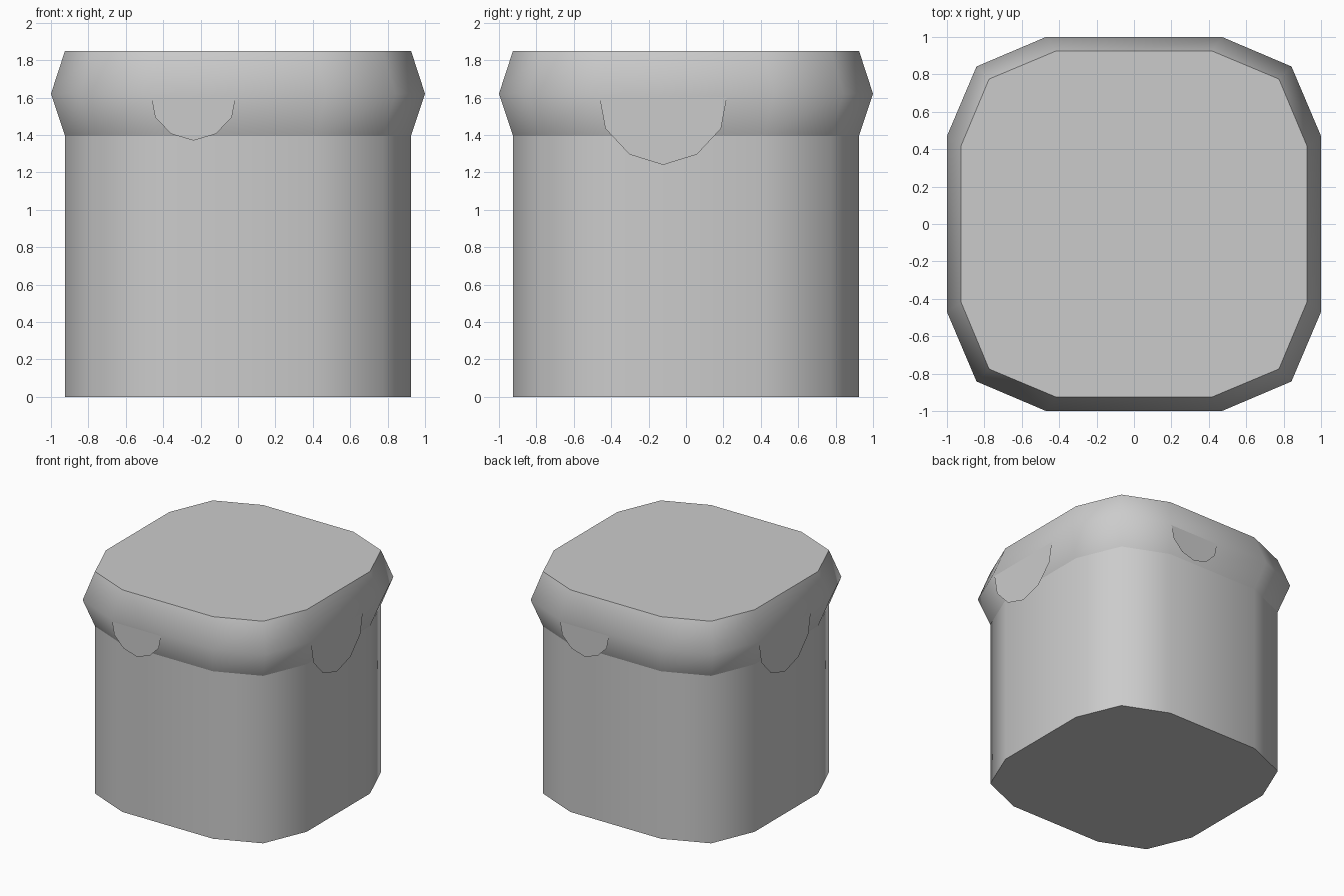
import bpy, math
from mathutils import Matrix, Vector

if "Cube" in bpy.data.objects:
    bpy.data.objects.remove(bpy.data.objects["Cube"])

BODY = [(0.925, 0.417), (0.775, 0.775), (0.417, 0.925)]
RIM = [(1.0, 0.47), (0.842, 0.842), (0.47, 1.0)]


def outline(corner):
    """Repeat one rounded corner four times around z."""
    pts = []
    for k in range(4):
        turn = Matrix.Rotation(k * math.pi / 2, 2)
        pts += [turn @ Vector(p) for p in corner]
    return pts


def add_mesh(name, verts, faces):
    mesh = bpy.data.meshes.new(name)
    mesh.from_pydata(verts, [], faces)
    obj = bpy.data.objects.new(name, mesh)
    bpy.context.collection.objects.link(obj)
    return obj


def loft(name, rings, bottom, top):
    """Skin a stack of (corner, z) outlines, optionally capped."""
    verts = [(p.x, p.y, z) for corner, z in rings for p in outline(corner)]
    n = 12
    faces = [(r * n + i, r * n + (i + 1) % n, (r + 1) * n + (i + 1) % n, (r + 1) * n + i)
             for r in range(len(rings) - 1) for i in range(n)]
    if bottom:
        faces.append(tuple(reversed(range(n))))
    if top:
        faces.append(tuple(range(len(verts) - n, len(verts))))
    obj = add_mesh(name, verts, faces)
    bpy.ops.object.select_all(action='DESELECT')
    obj.select_set(True)
    bpy.context.view_layer.objects.active = obj
    bpy.ops.object.shade_smooth_by_angle(angle=math.radians(50))


def drip(name, centre, half, depth, turn):
    """Flat rounded tab hanging from z = 1.6, turned about z from the front."""
    side = [(1.0, 0.0), (0.91, 0.46), (0.53, 0.845)]
    shape = [(-u, v) for u, v in side] + [(0, 1)] + [(u, v) for u, v in reversed(side)]
    rot = Matrix.Rotation(math.radians(turn), 3, 'Z')
    verts = [rot @ Vector((centre + u * half, -0.996, 1.6 - v * depth)) for u, v in shape]
    add_mesh(name, verts, [tuple(range(len(verts)))])


# Straight body and bulging rim with flat top
loft("body", [(BODY, 0), (BODY, 1.395)], True, False)
loft("rim", [(BODY, 1.395), (RIM, 1.62), (BODY, 1.85)], False, True)

# Overhanging tabs: small on front and back, large on the sides
for turn, label in ((0, "front"), (180, "back")):
    drip(label + "_drip", -0.238, 0.225, 0.23, turn)
for turn, label in ((90, "right"), (270, "left")):
    drip(label + "_drip", -0.122, 0.34, 0.36, turn)
